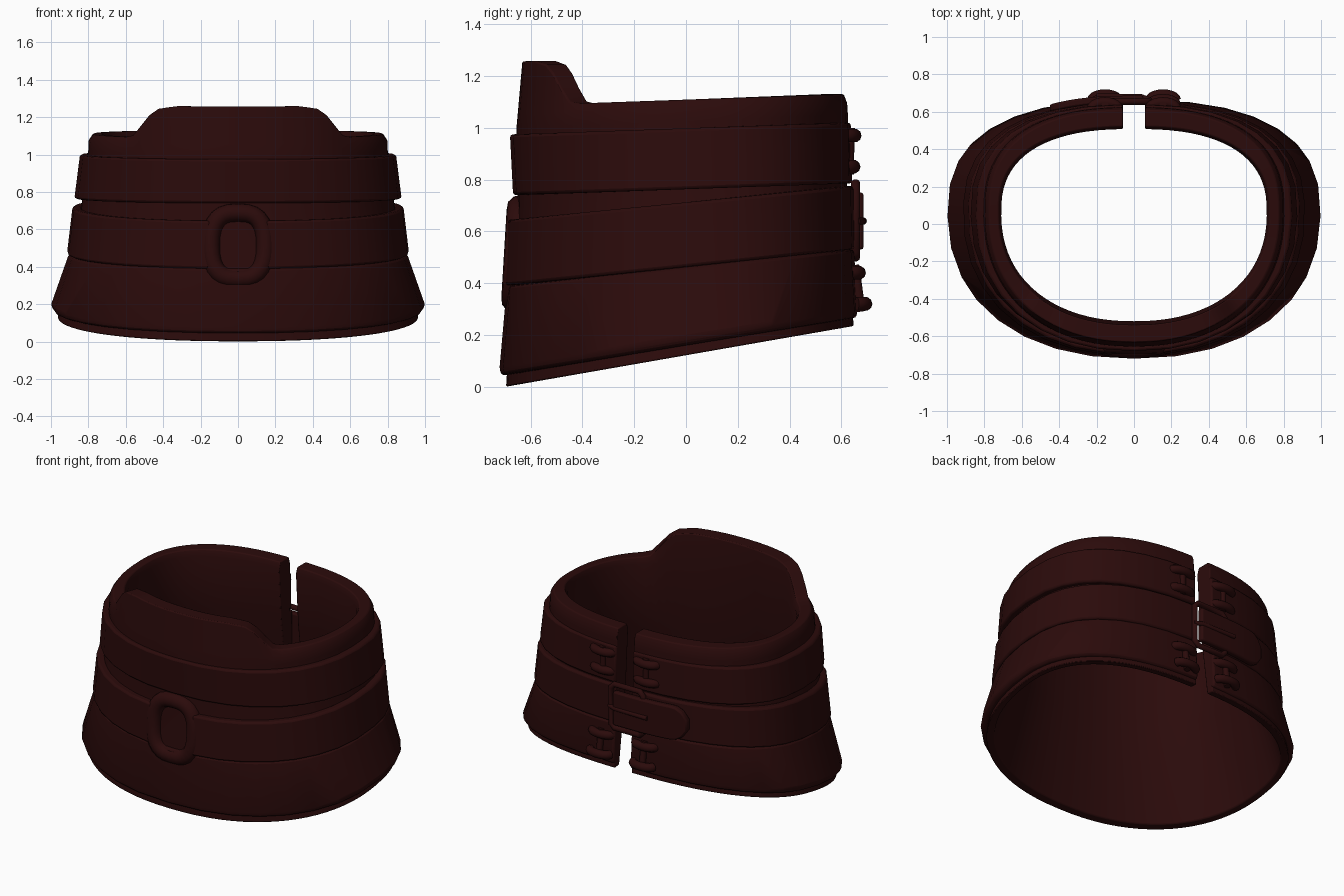
import bpy, bmesh
from math import sin, cos, pi, asin, radians

cube = bpy.data.objects.get("Cube")
if cube:
    bpy.data.objects.remove(cube)

leather = bpy.data.materials.new("dark oxblood leather")
leather.use_nodes = True
COLOR = (0.024, 0.0032, 0.0032, 1)
leather.diffuse_color = COLOR
leather.node_tree.nodes["Principled BSDF"].inputs["Base Color"].default_value = COLOR

MID_Y = 0.06   # depth at which the collar is widest
GAP = 0.06     # half width of the opening at the back
BACK_N, FRONT_N = 2.5, 2.22


def spow(v, p):
    return (abs(v) ** p) * (1 if v >= 0 else -1)


def plan(t, a, yf, yb):
    """Point on the rounded outline; t = 0 at the back, pi at the front."""
    c = cos(t)
    p = 2 / BACK_N if c > 0 else 2 / FRONT_N
    depth = yb - MID_Y if c > 0 else MID_Y - yf
    return a * spow(sin(t), p), MID_Y + depth * spow(c, p)


def finish(ob, bevel=0.0):
    ob.data.materials.append(leather)
    if bevel:
        m = ob.modifiers.new("soft edges", "BEVEL")
        m.width, m.segments, m.limit_method = bevel, 2, "ANGLE"
        m.angle_limit = radians(40)
    bpy.ops.object.select_all(action="DESELECT")
    ob.select_set(True)
    bpy.context.view_layer.objects.active = ob
    if ob.type == "MESH":
        bpy.ops.object.shade_smooth_by_angle(angle=radians(40))
    return ob


def skin(name, rings, bevel):
    """Join equal point rings into a capped solid."""
    bm = bmesh.new()
    loops = [[bm.verts.new(p) for p in r] for r in rings]
    n = len(loops[0])
    for r, s in zip(loops, loops[1:]):
        for i in range(n):
            bm.faces.new((r[i], r[(i + 1) % n], s[(i + 1) % n], s[i]))
    bm.faces.new(loops[0])
    bm.faces.new(loops[-1])
    bmesh.ops.recalc_face_normals(bm, faces=bm.faces)
    me = bpy.data.meshes.new(name)
    bm.to_mesh(me)
    bm.free()
    ob = bpy.data.objects.new(name, me)
    bpy.context.collection.objects.link(ob)
    return finish(ob, bevel)


def crest(x):
    x = abs(x)
    if x < 0.34:
        return 0.17
    if x < 0.46:
        return 0.17 - 0.02 * (x - 0.34) / 0.12
    return max(0, 0.15 * (0.58 - x) / 0.12)


def sweep(name, section, t0=None, t1=None, steps=32, bevel=0.012, raised=()):
    """Sweep a section of (half width, front y, back y, front z, back z)."""
    rings = []
    for i in range(steps + 1):
        ring = []
        for k, (a, yf, yb, zf, zb) in enumerate(section):
            e = asin((GAP / a) ** (BACK_N / 2))
            s = e if t0 is None else t0
            f = 2 * pi - e if t1 is None else t1
            t = s + (f - s) * i / steps
            x, y = plan(t, a, yf, yb)
            z = zf + (zb - zf) * (y - yf) / (yb - yf)
            if k in raised and cos(t) < 0:
                z += crest(x / a * 0.79)
            ring.append((x, y, z))
        rings.append(ring)
    return skin(name, rings, bevel)


def thick(rows, th=0.05):
    inner = [(a - th, yf + th, yb - th, zf, zb) for a, yf, yb, zf, zb in rows]
    return rows + inner[::-1]


# Inner wall with the raised crest at the front
sweep("collar_liner", [
    (0.965, -0.695, 0.648, 0.0, 0.233), (0.885, -0.67, 0.628, 0.40, 0.52),
    (0.835, -0.65, 0.622, 0.70, 0.78), (0.80, -0.655, 0.626, 1.0, 1.05),
    (0.798, -0.65, 0.623, 1.055, 1.095), (0.775, -0.632, 0.61, 1.087, 1.13),
    (0.725, -0.54, 0.522, 1.087, 1.13), (0.71, -0.52, 0.508, 1.05, 1.09),
    (0.735, -0.555, 0.53, 0.60, 0.75), (0.92, -0.645, 0.60, 0.01, 0.237)],
    steps=80, bevel=0.006, raised=(5, 6))

# Overlapping outer bands
sweep("flared_lower_band", thick([
    (0.985, -0.715, 0.658, 0.045, 0.265), (1.0, -0.72, 0.663, 0.075, 0.295),
    (0.905, -0.692, 0.65, 0.39, 0.53)]))
sweep("upper_band", thick([
    (0.875, -0.668, 0.643, 0.74, 0.785), (0.845, -0.68, 0.638, 0.975, 1.02)]))

# Middle band in two halves, leaving the front ring open
middle = thick([(0.915, -0.705, 0.652, 0.39, 0.53), (0.885, -0.695, 0.648, 0.645, 0.775)])
stop = asin((0.15 / 0.9) ** (FRONT_N / 2))
sweep("middle_band_left", middle, t1=pi - stop, steps=16)
sweep("middle_band_right", middle, t0=pi + stop, steps=16)


def tube(name, pts, radius, closed=True):
    cu = bpy.data.curves.new(name, "CURVE")
    cu.dimensions = "3D"
    cu.bevel_depth, cu.bevel_resolution, cu.use_fill_caps = radius, 3, True
    sp = cu.splines.new("POLY")
    sp.points.add(len(pts) - 1)
    for p, co in zip(sp.points, pts):
        p.co = (*co, 1)
    sp.use_cyclic_u, sp.use_smooth = closed, True
    ob = bpy.data.objects.new(name, cu)
    bpy.context.collection.objects.link(ob)
    return finish(ob)


# Oval ring on the front
oval = []
for i in range(28):
    t = 2 * pi * i / 28
    z = 0.513 + 0.177 * spow(sin(t), 0.8)
    oval.append((0.147 * spow(cos(t), 0.7), -0.654 + 0.06 * (z - 0.513), z))
tube("front_ring", oval, 0.05)

# Pairs of arched hooks beside the back opening, each pair joined by a post
PAIRS = (("upper", (0.618, 0.97), (0.614, 0.85)), ("lower", (0.635, 0.44), (0.66, 0.32)))
for side, label in ((1, "left"), (-1, "right")):
    for level, top, bottom in PAIRS:
        for part, (y, z) in (("top", top), ("bottom", bottom)):
            arch = [(side * 0.155 + 0.07 * cos(pi * i / 10),
                     y + 0.033 * sin(pi * i / 10), z) for i in range(11)]
            tube(f"{label}_{level}_hook_{part}", arch, 0.027, closed=False)
        post = [(side * 0.155, y + 0.015, z + dz)
                for (y, z), dz in ((top, 0.03), (bottom, -0.03))]
        tube(f"{label}_{level}_hook_post", post, 0.02, closed=False)

# Buckle bridging the opening
x0, x1, z0, z1, c = -0.15, 0.08, 0.50, 0.785, 0.025
corners = [(x0 + c, z0), (x1 - c, z0), (x1, z0 + c), (x1, z1 - c),
           (x1 - c, z1), (x0 + c, z1), (x0, z1 - c), (x0, z0 + c)]
tube("buckle_frame", [(x, 0.655, z) for x, z in corners], 0.018)
tube("buckle_prong", [(0.09, 0.66, 0.64), (0.04, 0.68, 0.64), (-0.2, 0.685, 0.64)],
     0.014, closed=False)

# Strap crossing the opening, its rounded end lying over the middle band
rings = []
for i in range(15):
    x = 0.05 - 0.5 * i / 14
    u = max(0, (-x - 0.35) / 0.1)
    h = 0.11 * max(0.3, (1 - u * u) ** 0.5 if u < 1 else 0)
    t = asin((abs(x) / 0.9) ** (BACK_N / 2))
    y = plan(t, 0.9, -0.7, 0.686)[1]
    rings.append([(x, y, 0.64 - h), (x, y, 0.64 + h),
                  (x, y - 0.04, 0.64 + h), (x, y - 0.04, 0.64 - h)])
skin("buckle_strap", rings, 0.01)
